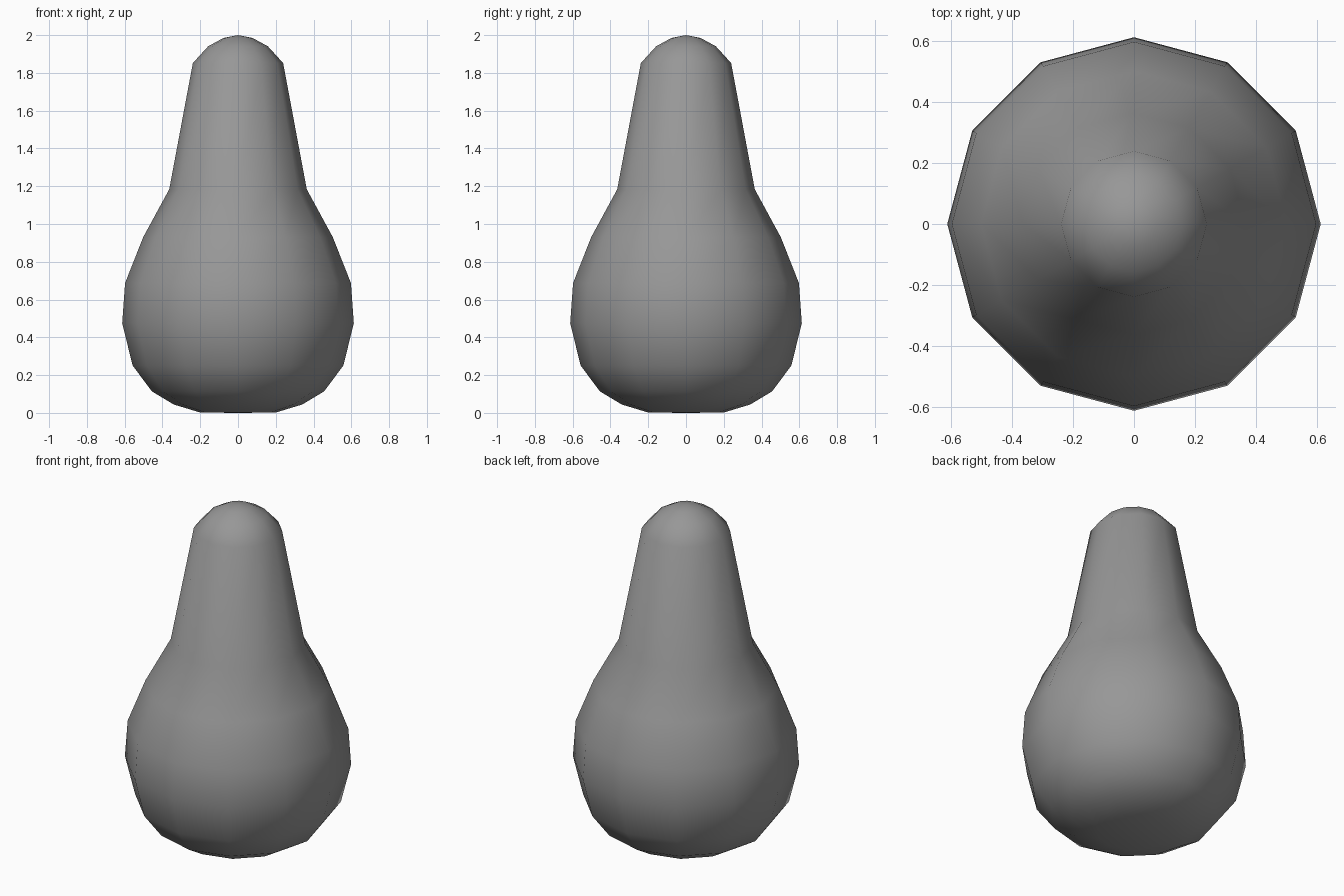
import bpy, bmesh, math

if "Cube" in bpy.data.objects:
    bpy.data.objects.remove(bpy.data.objects["Cube"])

SIDES = 12
# Profile from bottom to top: (radius, height)
PROFILE = [(0.2, 0.002), (0.339, 0.044), (0.456, 0.114), (0.558, 0.251),
           (0.613, 0.475), (0.598, 0.687), (0.502, 0.93), (0.364, 1.184),
           (0.239, 1.852), (0.158, 1.941), (0.077, 1.985)]

bm = bmesh.new()
# Rings of the lathed body
rings = [[bm.verts.new((r * math.cos(a), r * math.sin(a), z))
          for a in (2 * math.pi * i / SIDES for i in range(SIDES))]
         for r, z in PROFILE]
bottom = bm.verts.new((0, 0, 0))
top = bm.verts.new((0, 0, 2))

# Walls, base fan and tip fan
for i in range(SIDES):
    j = (i + 1) % SIDES
    for low, high in zip(rings, rings[1:]):
        bm.faces.new((low[i], low[j], high[j], high[i]))
    bm.faces.new((bottom, rings[0][j], rings[0][i]))
    bm.faces.new((rings[-1][i], rings[-1][j], top))

for f in bm.faces:
    f.smooth = True

mesh = bpy.data.meshes.new("pear_shaped_body")
bm.to_mesh(mesh)
bm.free()
body = bpy.data.objects.new("pear_shaped_body", mesh)
bpy.context.collection.objects.link(body)

# Dark grey surface
grey = bpy.data.materials.new("dark_grey")
grey.diffuse_color = (0.31, 0.31, 0.31, 1)
grey.use_nodes = True
grey.node_tree.nodes["Principled BSDF"].inputs["Base Color"].default_value = grey.diffuse_color
mesh.materials.append(grey)
